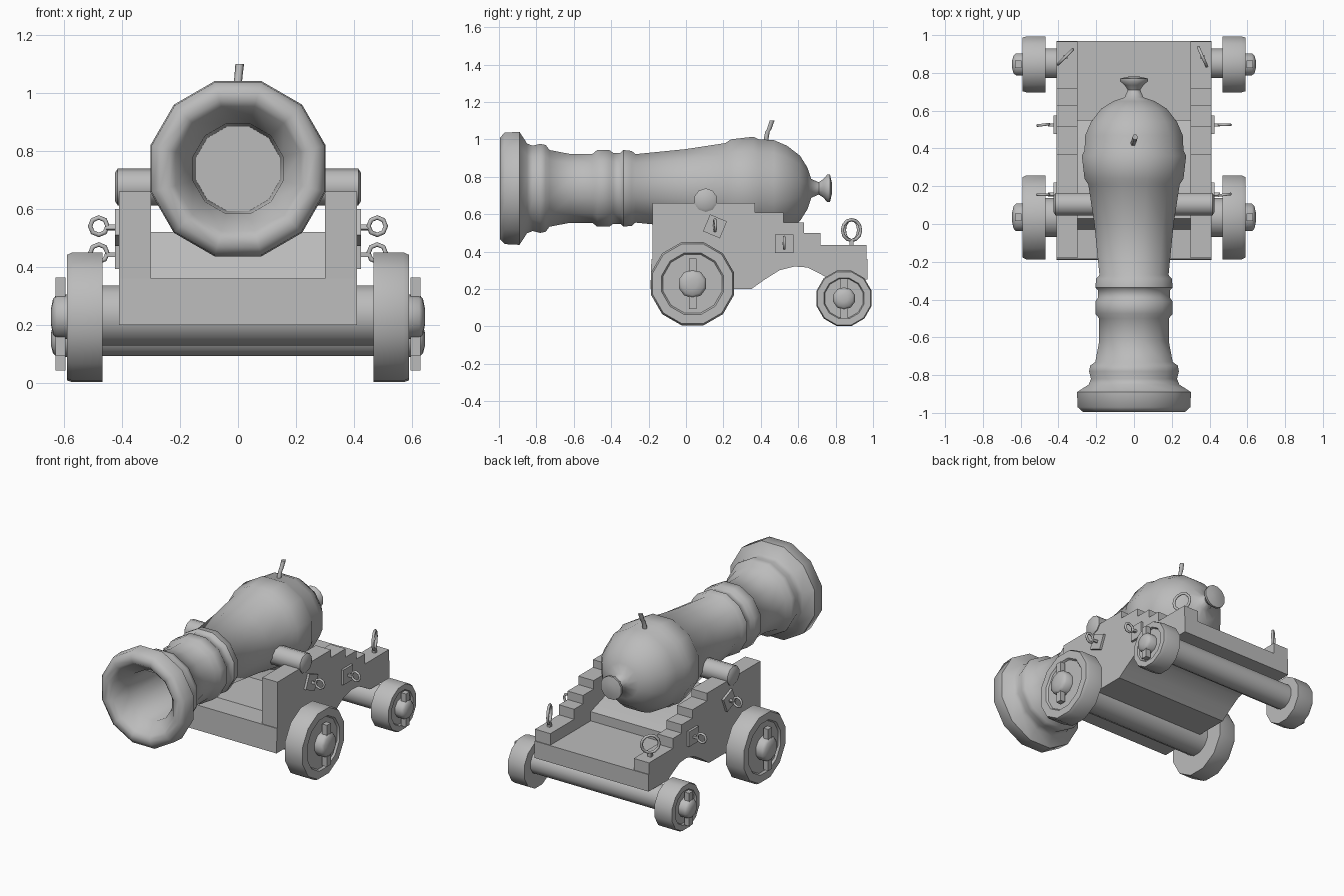
import bpy, bmesh, math
from mathutils import Vector, Matrix

if "Cube" in bpy.data.objects:
    bpy.data.objects.remove(bpy.data.objects["Cube"])

grey = bpy.data.materials.new("iron_grey")
grey.diffuse_color = (0.5, 0.5, 0.5, 1)
grey.use_nodes = True
grey.node_tree.nodes["Principled BSDF"].inputs["Base Color"].default_value = grey.diffuse_color


def finish(name, bm, angle=40):
    bmesh.ops.recalc_face_normals(bm, faces=bm.faces)
    me = bpy.data.meshes.new(name)
    bm.to_mesh(me)
    bm.free()
    ob = bpy.data.objects.new(name, me)
    bpy.context.collection.objects.link(ob)
    me.materials.append(grey)
    bpy.ops.object.select_all(action='DESELECT')
    ob.select_set(True)
    bpy.context.view_layer.objects.active = ob
    bpy.ops.object.shade_smooth_by_angle(angle=math.radians(angle))
    return ob


def lathe(name, profile, axis, centre, sides=12, angle=40):
    """Spin (position, flat radius) pairs round the x or y axis."""
    bm = bmesh.new()
    rings = []
    for p, r in profile:
        r /= math.cos(math.pi / sides)
        ring = []
        for i in range(sides):
            a = 2 * math.pi * (i + 0.5) / sides
            u, w = r * math.cos(a), r * math.sin(a)
            v = (p, u, w) if axis == 'x' else (u, p, w)
            ring.append(bm.verts.new(Vector(v) + Vector(centre)))
        rings.append(ring)
    for a, b in zip(rings, rings[1:]):
        for i in range(sides):
            j = (i + 1) % sides
            bm.faces.new((a[i], a[j], b[j], b[i]))
    bm.faces.new(rings[0])
    bm.faces.new(rings[-1])
    return finish(name, bm, angle)


def slab(name, outline, x0, x1):
    """Extrude a (y, z) outline between two x positions."""
    bm = bmesh.new()
    face = bm.faces.new([bm.verts.new((x0, y, z)) for y, z in outline])
    ext = bmesh.ops.extrude_face_region(bm, geom=[face])
    moved = [v for v in ext['geom'] if isinstance(v, bmesh.types.BMVert)]
    bmesh.ops.translate(bm, verts=moved, vec=(x1 - x0, 0, 0))
    return finish(name, bm, 30)


def box(name, centre, size, rot=0):
    bm = bmesh.new()
    m = Matrix.Translation(centre) @ Matrix.Rotation(rot, 4, 'X') @ Matrix.Diagonal((*size, 1))
    bmesh.ops.create_cube(bm, size=1, matrix=m)
    return finish(name, bm, 30)


def ring(name, centre, rx, rz, tube, turn, sides=10):
    """Oval ring standing upright in the xz plane, turned about z."""
    bm = bmesh.new()
    m = Matrix.Translation(centre) @ Matrix.Rotation(turn, 4, 'Z')
    loops = []
    for i in range(sides):
        a = 2 * math.pi * i / sides
        loop = []
        for k in range(6):
            b = math.pi * k / 3
            d = tube * math.cos(b)
            v = ((rx + d) * math.cos(a), tube * math.sin(b), (rz + d) * math.sin(a))
            loop.append(bm.verts.new(m @ Vector(v)))
        loops.append(loop)
    for i in range(sides):
        a, b = loops[i], loops[(i + 1) % sides]
        for k in range(6):
            n = (k + 1) % 6
            bm.faces.new((a[k], a[n], b[n], b[k]))
    return finish(name, bm, 70)


# Barrel: bore, flared muzzle, bands, swelling breech and knob
lathe("barrel", [
    (-0.50, 0.145), (-0.90, 0.155), (-0.975, 0.215), (-0.995, 0.235), (-0.995, 0.27),
    (-0.97, 0.298), (-0.89, 0.302), (-0.85, 0.24), (-0.82, 0.228), (-0.78, 0.238),
    (-0.75, 0.232), (-0.73, 0.205), (-0.62, 0.184), (-0.50, 0.184), (-0.475, 0.205),
    (-0.41, 0.205), (-0.39, 0.19), (-0.35, 0.19), (-0.335, 0.205), (-0.29, 0.2), (-0.27, 0.183),
    (0.0, 0.21), (0.21, 0.242), (0.24, 0.262), (0.36, 0.276), (0.39, 0.262), (0.47, 0.258),
    (0.54, 0.228), (0.61, 0.174), (0.65, 0.11), (0.67, 0.05), (0.71, 0.033),
    (0.735, 0.05), (0.755, 0.073), (0.77, 0.073), (0.78, 0.03)],
    'y', (0, 0, 0.738), 12, 50)
lathe("trunnions", [(-0.425, 0.045), (-0.415, 0.06), (0.415, 0.06), (0.425, 0.045)],
      'x', (0, 0.105, 0.675), 10)

# Fuse: short bent tube on the breech
bm = bmesh.new()
levels = []
for y, z, r in [(0.425, 0.98, 0.015), (0.435, 1.04, 0.014), (0.445, 1.055, 0.014), (0.46, 1.1, 0.015)]:
    levels.append([bm.verts.new((r * math.cos(k * math.pi / 3) + (z - 1.04) * 0.1,
                                 y + r * math.sin(k * math.pi / 3), z)) for k in range(6)])
for a, b in zip(levels, levels[1:]):
    for k in range(6):
        bm.faces.new((a[k], a[(k + 1) % 6], b[(k + 1) % 6], b[k]))
bm.faces.new(levels[-1])
bm.faces.new(levels[0])
finish("fuse", bm, 65)

# Carriage bed with arched underside, and the wedge that carries the breech
slab("carriage_bed", [(-0.185, 0.36), (-0.19, 0.2), (0.35, 0.2), (0.42, 0.25), (0.5, 0.3),
                      (0.58, 0.32), (0.65, 0.315), (0.72, 0.28), (0.77, 0.25),
                      (0.97, 0.25), (0.97, 0.36)], -0.41, 0.41)
slab("breech_wedge", [(-0.03, 0.36), (0.03, 0.52), (0.3, 0.5), (0.55, 0.42), (0.55, 0.36)], -0.3, 0.3)

# Axles
lathe("front_axle", [(-0.48, 0.103), (0.48, 0.103)], 'x', (0, 0.035, 0.232), 12)
lathe("rear_axle", [(-0.48, 0.078), (0.48, 0.078)], 'x', (0, 0.85, 0.17), 12)

steps = [(-0.18, 0.36), (-0.18, 0.66), (0.37, 0.66), (0.37, 0.61), (0.52, 0.61), (0.52, 0.555),
         (0.63, 0.555), (0.63, 0.5), (0.72, 0.5), (0.72, 0.435), (0.965, 0.435), (0.965, 0.36)]
for s, side in ((-1, "left"), (1, "right")):
    # Stepped cheek
    slab(side + "_cheek", steps, s * 0.3, s * 0.41)
    # Wheels with hub disc, domed axle end and vertical linch pin
    for end, y, z, r, disc, hub in (("front", 0.035, 0.228, 0.222, 0.165, 0.073),
                                    ("rear", 0.845, 0.15, 0.148, 0.108, 0.058)):
        nm = side + "_" + end
        lathe(nm + "_wheel", [(s * 0.468, r * 0.45), (s * 0.468, r), (s * 0.57, r),
                              (s * 0.59, r * 0.96), (s * 0.59, disc), (s * 0.578, disc * 0.95)],
              'x', (0, y, z), 12)
        lathe(nm + "_hub", [(s * 0.57, hub), (s * 0.625, hub), (s * 0.638, hub * 0.8),
                            (s * 0.645, hub * 0.35)], 'x', (0, y, z), 10, 60)
        box(nm + "_pin", (s * 0.612, y, z), (0.034, 0.04, hub * 3.7))
    # Ring bolts on square plates
    for end, y, z, rot in (("front", 0.155, 0.535, -0.4), ("rear", 0.525, 0.442, 0.0)):
        nm = side + "_" + end
        box(nm + "_plate", (s * 0.416, y, z), (0.018, 0.098, 0.098), rot)
        box(nm + "_stem", (s * 0.435, y, z), (0.04, 0.016, 0.016), rot)
        ring(nm + "_bolt_ring", (s * 0.48, y, z + 0.005), 0.03, 0.03, 0.008,
             0.12 if (s > 0) == (end == "front") else 0.0, 8)
    # Upright ring at the tail of the cheek
    ring(side + "_tail_ring", (s * 0.363, 0.885, 0.515), 0.054, 0.056, 0.009,
         0.78 if s < 0 else -1.15, 12)
    box(side + "_tail_stem", (s * 0.363, 0.885, 0.445), (0.022, 0.022, 0.03))
